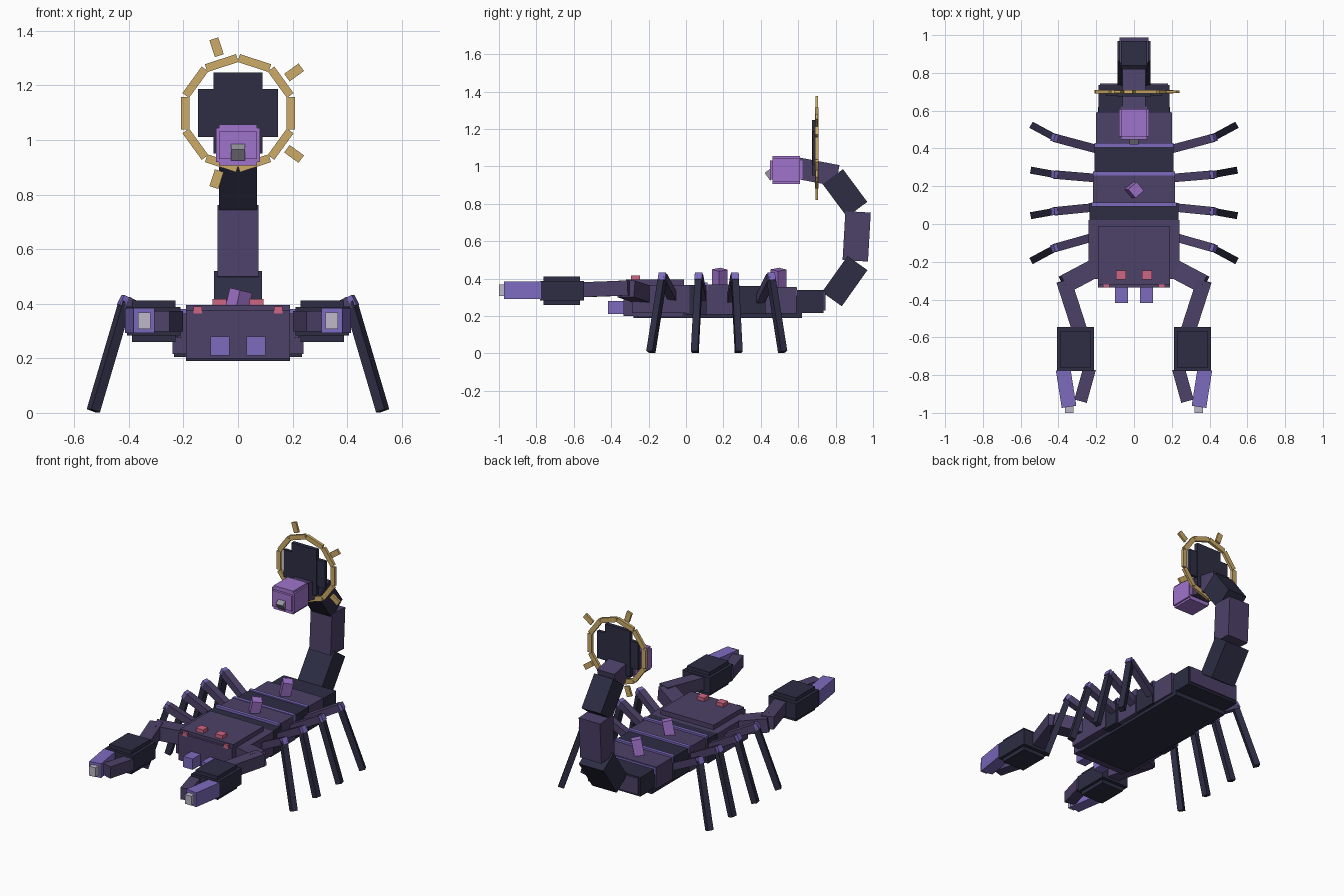
import bpy, math
from mathutils import Vector, Matrix, Euler

cube = bpy.data.objects.get("Cube")
if cube:
    bpy.data.objects.remove(cube, do_unlink=True)


def material(name, hex_code):
    rgb = [int(hex_code[i:i + 2], 16) / 255 for i in (0, 2, 4)]
    lin = [c / 12.92 if c <= 0.04045 else ((c + 0.055) / 1.055) ** 2.4 for c in rgb]
    m = bpy.data.materials.new(name)
    m.use_nodes = True
    m.diffuse_color = (*lin, 1)
    bsdf = next(n for n in m.node_tree.nodes if n.type == 'BSDF_PRINCIPLED')
    bsdf.inputs["Base Color"].default_value = (*lin, 1)
    return m


NAVY = material("dark navy", "2d2d44")
PURPLE = material("dusk purple", "4d4168")
VIOLET = material("violet", "7d6bbf")
ORCHID = material("orchid", "a074cc")
ROSE = material("rose", "cf6685")
GOLD = material("gold", "cdab69")
BONE = material("pale bone", "bdb8c8")
STEEL = material("grey tip", "98949f")

CORNERS = [(x, y, z) for x in (-.5, .5) for y in (-.5, .5) for z in (-.5, .5)]
FACES = [(0, 1, 3, 2), (4, 6, 7, 5), (0, 4, 5, 1), (2, 3, 7, 6), (0, 2, 6, 4), (1, 5, 7, 3)]


def box(name, center, size, mat, rot=None):
    """Box from centre, size and an optional rotation matrix."""
    me = bpy.data.meshes.new(name)
    me.from_pydata([(c[0] * size[0], c[1] * size[1], c[2] * size[2]) for c in CORNERS], [], FACES)
    me.materials.append(mat)
    ob = bpy.data.objects.new(name, me)
    bpy.context.collection.objects.link(ob)
    ob.matrix_world = Matrix.Translation(center) @ (rot.to_4x4() if rot else Matrix())
    return ob


def span(name, x, y, z, mat):
    """Box from (low, high) ranges on each axis."""
    r = (x, y, z)
    return box(name, [(a + b) / 2 for a, b in r], [b - a for a, b in r], mat)


def bar(name, p, q, width, height, mat):
    """Box running from p to q."""
    p, q = Vector(p), Vector(q)
    d = q - p
    rot = d.to_track_quat('Y', 'Z').to_matrix()
    return box(name, (p + q) / 2, (width, d.length, height), mat, rot)


def mid(half):
    return (-half, half)


# Head: crossed boxes give stepped edges
span("head_core", mid(.24), (-.29, .02), (.215, .365), PURPLE)
span("head_front", mid(.19), (-.335, -.02), (.2, .375), PURPLE)
span("head_plate", mid(.19), (-.32, -.01), (.36, .395), PURPLE)

# Abdomen segments with alternating colours and violet seams
segments = [(0.0, .11, .235, .365, NAVY), (.10, .275, .218, .368, PURPLE),
            (.265, .425, .21, .36, NAVY), (.415, .59, .2, .355, PURPLE),
            (.58, .735, .188, .34, NAVY)]
for i, (y0, y1, half, top, mat) in enumerate(segments):
    span(f"abdomen_segment_{i + 1}", mid(half), (y0, y1), (.205 + .003 * i, top), mat)
    if i:
        span(f"abdomen_seam_{i}", mid(half + .008), (y0 - .008, y0 + .014),
             (top - .03, top + .012), VIOLET)
span("tail_base", mid(.18), (.72, .745), (.23, .335), PURPLE)
span("belly_plate", mid(.19), (-.28, .62), (.19, .225), NAVY)

# Back crystals
for i, (y, lean) in enumerate([(.18, 13), (.495, 13)]):
    rot = (Euler((0, math.radians(lean), 0)).to_matrix()
           @ Euler((0, 0, math.radians(40))).to_matrix())
    box(f"back_crystal_{i + 1}", (0, y, .40), (.06, .06, .1), ORCHID, rot)

# Tail: dark and purple links curling up and forward
tail = [((.78, .29), (.917, .483), .175, .13, NAVY),
        ((.905, .495), (.92, .757), .152, .136, PURPLE),
        ((.915, .77), (.785, .945), .138, .135, NAVY),
        ((.81, .95), (.59, .992), .124, .115, PURPLE)]
for i, (a, b, w, h, mat) in enumerate(tail):
    bar(f"tail_link_{i + 1}", (0, *a), (0, *b), w, h, mat)

# Stinger bulb and tip
for i, size in enumerate([(.16, .145, .125), (.14, .145, .15), (.14, .176, .1)]):
    box(f"stinger_bulb_{i + 1}", (0, .536, .981), size, ORCHID)
bar("stinger_tip", (0, .47, .97), (0, .435, .945), .05, .05, STEEL)

# Round crest behind the stinger: dark disc, ten-sided ring, four rays
CREST = Vector((0, .70, 1.098))
span("crest_disc_tall", mid(.09), (.675, .70), (.95, 1.247), NAVY)
span("crest_disc_wide", mid(.147), (.677, .698), (1.01, 1.186), NAVY)


def crest_box(name, degrees, radius, size):
    a = math.radians(degrees)
    pos = CREST + Vector((math.cos(a), 0, math.sin(a))) * radius
    box(name, pos, size, GOLD, Euler((0, -a, 0)).to_matrix())


for i in range(10):
    crest_box(f"crest_ring_{i + 1}", 36 * i, .193, (.03, .018, .12))
for i, deg in enumerate((36, 108, 252, 324)):
    crest_box(f"crest_ray_{i + 1}", deg, .254, (.065, .014, .034))

# Mirrored parts
for side, s in (("left", 1), ("right", -1)):
    def at(x, y, z):
        return (s * x, y, z)

    # Eyes and mouthparts
    box(f"{side}_main_eye", at(.068, -.27, .40), (.052, .05, .035), ROSE)
    box(f"{side}_side_eye", at(.147, -.318, .377), (.032, .035, .024), ROSE)
    box(f"{side}_mouthpart", at(.066, -.37, .245), (.068, .095, .07), VIOLET)

    # Walking legs
    for i in range(4):
        hip = at(.2, -.065 + .154 * i, .29)
        knee = at(.413, -.125 + .193 * i, .405)
        foot = at(.53, -.188 + .235 * i, .008)
        bar(f"{side}_leg_{i + 1}_upper", hip, knee, .045, .045, PURPLE)
        bar(f"{side}_leg_{i + 1}_lower", knee, foot, .037, .037, NAVY)
        rot = (Vector(knee) - Vector(hip)).to_track_quat('Y', 'Z').to_matrix()
        box(f"{side}_leg_{i + 1}_knee", knee, (.04, .04, .04), VIOLET, rot)

    # Claw arm
    bar(f"{side}_arm_upper", at(.2, -.23, .315), at(.37, -.32, .345), .1, .09, PURPLE)
    bar(f"{side}_arm_fore", at(.372, -.30, .35), at(.285, -.57, .34), .08, .08, PURPLE)

    # Claw: stepped palm and two fingers
    box(f"{side}_palm_core", at(.309, -.662, .336), (.197, .235, .104), NAVY)
    box(f"{side}_palm_plate", at(.309, -.665, .336), (.16, .195, .152), NAVY)
    bar(f"{side}_outer_finger", at(.375, -.77, .338), at(.344, -.968, .338), .078, .092, VIOLET)
    bar(f"{side}_inner_finger", at(.235, -.765, .335), at(.283, -.938, .335), .068, .075, PURPLE)
    box(f"{side}_finger_tip", at(.343, -.975, .338), (.046, .05, .06), BONE)
